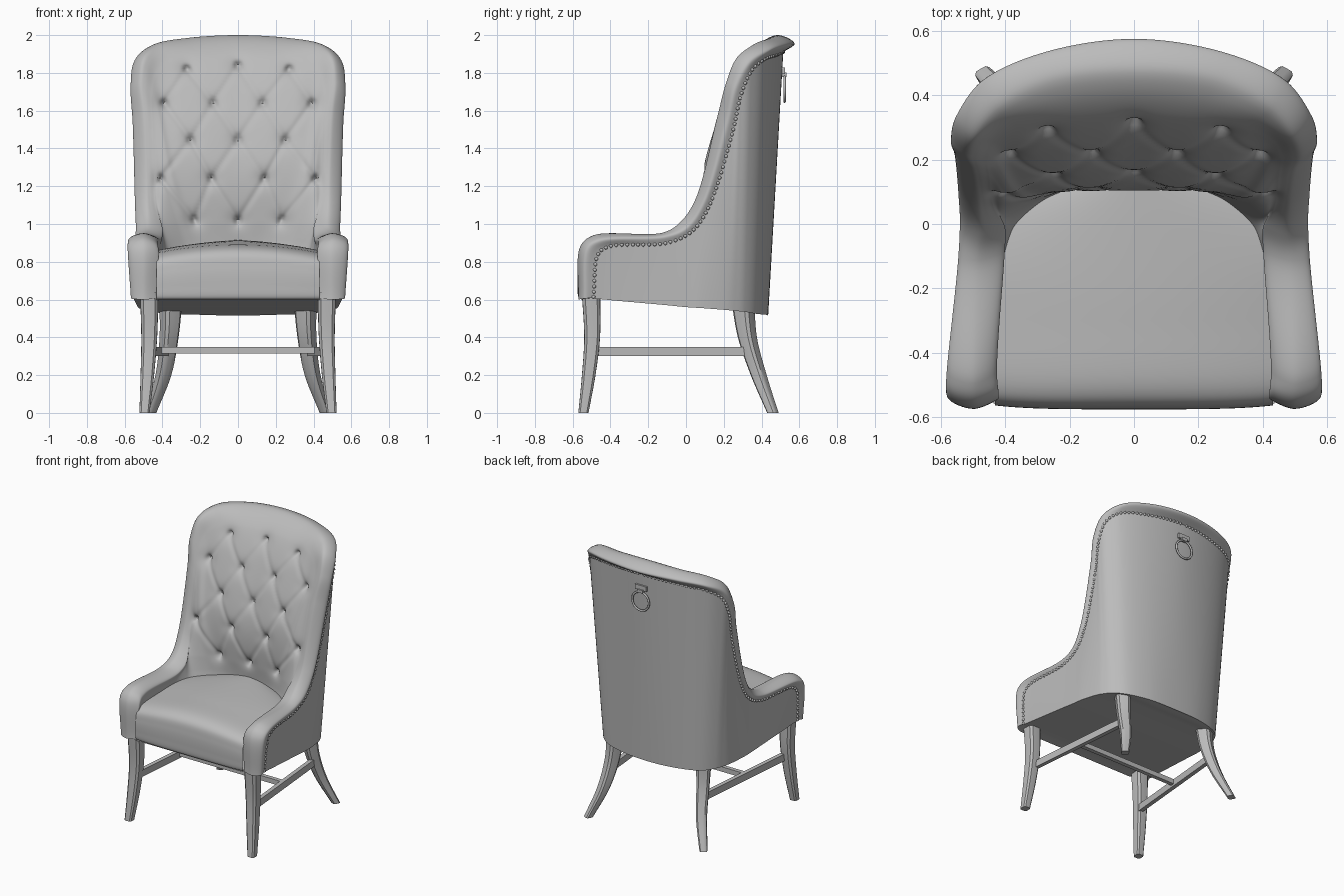
import bpy, bmesh, math
from mathutils import Vector, Matrix

if "Cube" in bpy.data.objects:
    bpy.data.objects.remove(bpy.data.objects["Cube"])

grey = bpy.data.materials.new("plain grey")
grey.diffuse_color = (0.5, 0.5, 0.5, 1)
grey.use_nodes = True
grey.node_tree.nodes["Principled BSDF"].inputs["Base Color"].default_value = grey.diffuse_color


def finish(name, bm, mirror=False, angle=40, recalc=False):
    if recalc:
        bmesh.ops.recalc_face_normals(bm, faces=bm.faces[:])
    me = bpy.data.meshes.new(name)
    bm.to_mesh(me)
    bm.free()
    me.materials.append(grey)
    ob = bpy.data.objects.new(name, me)
    bpy.context.collection.objects.link(ob)
    bpy.ops.object.select_all(action='DESELECT')
    ob.select_set(True)
    bpy.context.view_layer.objects.active = ob
    bpy.ops.object.shade_smooth_by_angle(angle=math.radians(angle))
    if mirror:
        m = ob.modifiers.new("mirror", 'MIRROR')
        m.merge_threshold = 0.0005
    return ob


def grid(rows, cap_first=False):
    """Quad surface; rows[i][j], normal = di x dj."""
    bm = bmesh.new()
    vs = [[bm.verts.new(p) for p in r] for r in rows]
    for a, b in zip(vs, vs[1:]):
        for j in range(len(a) - 1):
            bm.faces.new((a[j], b[j], b[j + 1], a[j + 1]))
    if cap_first:
        bm.faces.new(vs[0])
    return bm


def spline(pts, steps, last=None):
    """Centripetal curve through pts; steps is a count or a list of counts."""
    pts = [Vector(p) for p in pts]
    q = [2 * pts[0] - pts[1]] + pts + [last or 2 * pts[-1] - pts[-2]]
    out = []
    for k in range(len(pts) - 1):
        p0, p1, p2, p3 = q[k:k + 4]
        d = [max((b - a).length, 1e-4) ** 0.5 for a, b in ((p0, p1), (p1, p2), (p2, p3))]
        t1 = d[0]
        t2 = t1 + d[1]
        t3 = t2 + d[2]
        n = steps if isinstance(steps, int) else steps[k]
        for i in range(n):
            t = t1 + (t2 - t1) * i / n
            a1 = p0.lerp(p1, t / t1)
            a2 = p1.lerp(p2, (t - t1) / d[1])
            a3 = p2.lerp(p3, (t - t2) / d[2])
            b1 = a1.lerp(a2, t / t2)
            b2 = a2.lerp(a3, (t - t1) / (t3 - t1))
            out.append(b1.lerp(b2, (t - t1) / d[1]))
    return out + [pts[-1]]


# Guide lines of the right half: arm front -> arm -> wing -> top centre
bottom = [(.555, -.49, .605), (.55, -.43, .6), (.548, -.38, .595), (.535, -.1, .57), (.53, 0, .56), (.525, .08, .555),
          (.5, .21, .545), (.48, .26, .54), (.45, .31, .535), (.38, .37, .525), (.22, .42, .52), (0, .435, .515)]
nail = [(.555, -.49, .61), (.565, -.465, .84), (.56, -.41, .88), (.535, -.1, .9), (.53, .03, .96), (.53, .12, 1.09),
        (.54, .25, 1.5), (.55, .29, 1.68), (.535, .345, 1.81), (.47, .41, 1.87), (.3, .475, 1.895), (0, .515, 1.91)]
outer = [(.565, -.54, .605), (.582, -.525, .87), (.58, -.46, .915), (.545, -.11, .935), (.54, 0, .98), (.545, .09, 1.11),
         (.557, .215, 1.54), (.568, .26, 1.73), (.55, .335, 1.86), (.47, .445, 1.925), (.29, .53, 1.95), (0, .575, 1.955)]
crest = [(.5, -.57, .6), (.5, -.56, .88), (.5, -.49, .94), (.49, -.12, .955), (.48, -.03, 1.01), (.485, .05, 1.13),
         (.505, .17, 1.57), (.52, .215, 1.75), (.5, .27, 1.88), (.43, .36, 1.95), (.26, .45, 1.985), (0, .48, 2)]
inner = [(.43, -.545, .605), (.425, -.53, .87), (.43, -.46, .91), (.405, -.1, .93), (.405, -.01, .99), (.435, .055, 1.1),
         (.45, .155, 1.5), (.455, .21, 1.68), (.43, .26, 1.79), (.35, .3, 1.86), (.19, .33, 1.89), (0, .345, 1.9)]
middle = [(.43, -.543, .604), (.427, -.52, .8), (.427, -.44, .87), (.41, -.12, .89), (.4, -.03, .94), (.41, .03, 1.02),
          (.385, .08, 1.2), (.36, .095, 1.27), (.33, .11, 1.3), (.25, .118, 1.33), (.14, .12, 1.33), (0, .12, 1.3)]
base = [(.43, -.54, .602), (.43, -.5, .7), (.425, -.42, .8), (.405, -.13, .83), (.385, -.05, .84), (.36, 0, .85),
        (.28, .07, .85), (.23, .095, .85), (.18, .11, .85), (.12, .12, .85), (.06, .125, .85), (0, .13, .85)]


def guide(pts, steps=20):
    x, y, z = pts[-2]
    return spline(pts, steps, Vector((-x, y, z)))


B, N, O, C, I, M, S = [guide(g) for g in (bottom, nail, outer, crest, inner, middle, base)]

# Outer side and back panel
finish("outer_panel", grid([[b.lerp(n, k / 10) for k in range(11)] for b, n in zip(B, N)]), True)

# Rolled edge and tufted inner back: one lofted skin with button dents and pleats
tufts = [(0, 1.84), (.27, 1.82), (.13, 1.64), (.39, 1.64), (0, 1.445), (.25, 1.445),
         (.14, 1.24), (.41, 1.24), (0, 1.02), (.23, 1.02)]
tufts = [Vector(t) for t in tufts]
pleats = [(a, b) for a in tufts for b in tufts
          if .1 < a.y - b.y < .3 and .05 < abs(a.x - b.x) < .2]


def dent(p):
    q = Vector((p.x, p.z))
    d = 0
    for t in tufts:
        r2 = (q - t).length_squared
        d += .028 * math.exp(-r2 / .018 ** 2) + .014 * math.exp(-r2 / .05 ** 2)
    g = 0
    for a, b in pleats:
        ab = b - a
        f = min(1, max(0, (q - a).dot(ab) / ab.length_squared))
        g = max(g, math.exp(-(q - a - ab * f).length_squared / .016 ** 2))
    return d + .006 * g - .006


rows = []
for sec in zip(N, O, C, I, M, S):
    row = spline(sec, [7, 8, 12, 36, 28])
    for j in range(20, len(row)):
        p = row[j]
        if p.z > .9 and p.y > -.05:
            fade = min(1, (p.z - .9) / .1) * min(1, (p.y + .05) / .08) * min(1, (j - 19) / 8)
            p.y += dent(p) * fade
    rows.append(row)
finish("tufted_back_and_arms", grid(rows, True), True, 60)

# Underside cover
under = [Vector((.43, -.56, .6))] + B
finish("underside", grid([[(-p.x, p.y, p.z), (p.x, p.y, p.z)] for p in under]))

# Seat cushion: side profile swept across the width with a crown
profile = spline([(0, -.55, .598), (0, -.568, .61), (0, -.575, .68), (0, -.573, .77), (0, -.558, .84), (0, -.51, .875),
                  (0, -.3, .898), (0, 0, .912), (0, .16, .915)], 8)
rows = []
for p in profile:
    w = .432 if p.y < -.2 else .432 * math.sqrt(1 - ((p.y + .2) / .38) ** 2)
    rows.append([(w * (1 - k / 12), p.y + .012 * abs(1 - k / 12) ** 4,
                  p.z - .045 * (1 - k / 12) ** 2 * max(0, p.z - .6) / .3) for k in range(25)])
finish("seat", grid(rows))

# Nail heads evenly spaced along the panel edge
bm = bmesh.new()
fine = guide(nail, 80)
run = .03
for a, b in zip(fine, fine[1:]):
    run += (b - a).length
    if run >= .027 and b.x > .006:
        run = 0
        bmesh.ops.create_icosphere(bm, subdivisions=1, radius=.011, matrix=Matrix.Translation(b))
finish("nail_heads", bm, True, 80)


# Legs: rounded square section along a curved, tapering path
def leg(name, stations, turn):
    path = spline([s[:3] for s in stations], 6)
    half = spline([(s[3], 0, 0) for s in stations], 6)
    bm = bmesh.new()
    rings = []
    for p, h in zip(path, half):
        ring = []
        for k in range(16):
            a = math.tau * (k + .5) / 16
            c, s = math.cos(a), math.sin(a)
            r = h.x / (abs(c) ** 5 + abs(s) ** 5) ** .2
            ring.append(bm.verts.new((p.x + r * math.cos(a + turn), p.y + r * math.sin(a + turn), p.z)))
        rings.append(ring)
    for a, b in zip(rings, rings[1:]):
        for k in range(16):
            bm.faces.new((a[k], a[k - 1], b[k - 1], b[k]))
    bm.faces.new(rings[0])
    bm.faces.new(rings[-1])
    finish(name, bm, True, 40, True)


leg("front_leg", [(.47, -.503, .64, .049), (.47, -.497, .4, .042), (.48, -.515, .2, .036), (.495, -.543, 0, .027)], 0)
leg("back_leg", [(.355, .3, .6, .052), (.365, .325, .4, .043), (.395, .385, .2, .036), (.463, .46, 0, .026)], math.radians(-30))


# Stretchers: two side bars and a cross bar
def bar(name, a, b, width, height, mirror=False):
    a, b = Vector(a), Vector(b)
    rot = (b - a).to_track_quat('Y', 'Z').to_matrix().to_4x4()
    size = Matrix.Diagonal((width, (b - a).length, height, 1))
    bm = bmesh.new()
    bmesh.ops.create_cube(bm, size=1, matrix=Matrix.Translation((a + b) / 2) @ rot @ size)
    finish(name, bm, mirror, 30)


bar("side_stretcher", (.455, -.49, .325), (.38, .34, .325), .03, .05, True)
bar("cross_stretcher", (-.415, -.08, .332), (.415, -.08, .332), .03, .035)

# Pull ring with its mounting plate on the back
bar("ring_plate", (-.045, .512, 1.812), (.045, .512, 1.812), .022, .035)
bar("ring_loop", (-.022, .52, 1.79), (.022, .52, 1.79), .024, .022)
bpy.ops.mesh.primitive_torus_add(major_radius=.067, minor_radius=.007, major_segments=40, minor_segments=10,
                                 location=(0, .522, 1.715), rotation=(math.pi / 2, 0, 0))
ring = bpy.context.object
ring.name = "pull_ring"
ring.data.materials.append(grey)
bpy.ops.object.shade_smooth()
